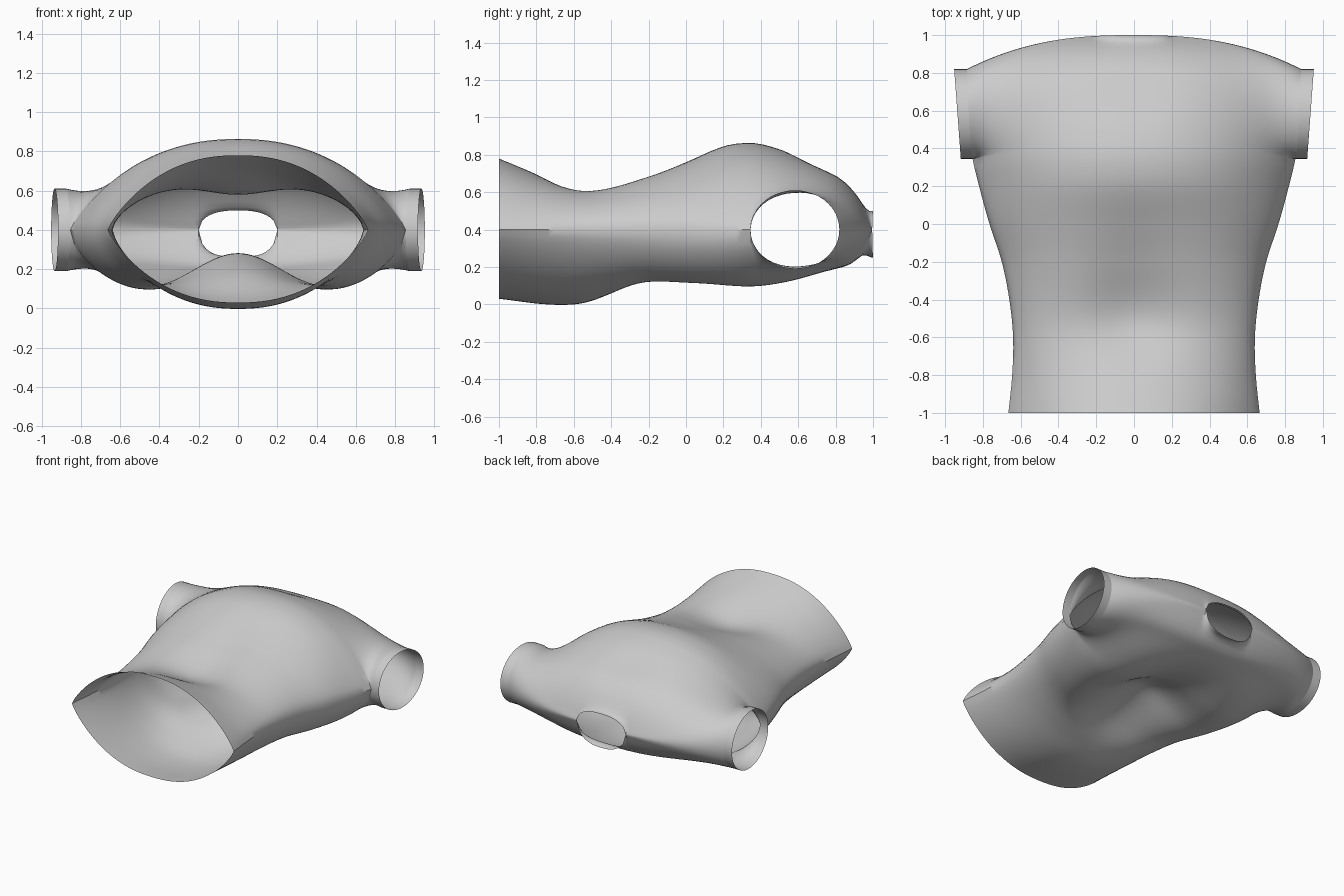
import bpy, bmesh, math

cube = bpy.data.objects.get("Cube")
if cube:
    bpy.data.objects.remove(cube, do_unlink=True)

fabric = bpy.data.materials.new("grey fabric")
fabric.use_nodes = True
GREY = (0.6, 0.6, 0.6, 1)
fabric.diffuse_color = GREY
fabric.node_tree.nodes["Principled BSDF"].inputs["Base Color"].default_value = GREY

SEAM = 0.4                       # height of the side seam
ARM_LOW, ARM_HIGH = 0.345, 0.82  # armhole along y
HALF_COLS, NECK_COLS = 44, 10
ARM_ROWS = 22

# Profiles along the length: (y, value)
WIDTH = [(-1, .665), (-.8, .645), (-.6, .64), (-.4, .66), (-.2, .7), (0, .765),
         (.2, .82), (.35, .855), (.5, .87), (.82, .885)]
FRONT_ROUND = [(-1, .85), (-.5, .58), (0, .68), (.3, .82), (1, .8)]
BACK_ROUND = [(-1, .85), (-.5, .7), (-.1, .58), (.4, .58), (1, .75)]
FRONT = [(-1, .38), (-.8, .295), (-.6, .25), (-.45, .255), (-.2, .315), (0, .375), (.2, .445),
         (.3, .46), (.4, .455), (.6, .395), (.8, .3), (.9, .2), (.96, .1), (1, 0)]
BACK = [(-1, .37), (-.8, .39), (-.6, .4), (-.4, .4), (-.2, .4), (0, .415), (.2, .42),
        (.4, .4), (.6, .33), (.8, .22), (.9, .17), (.96, .09), (1, 0)]
FRONT_DIP = [(-1, 0), (-.8, 0), (-.5, .07), (-.2, .04), (0, .015), (.2, 0), (.5, 0), (.7, .02),
             (.9, 0), (1, 0)]
BACK_DIP = [(-1, 0), (-.6, 0), (-.4, .06), (-.2, .18), (0, .27), (.15, .3), (.4, .2),
            (.6, .1), (.8, .01), (1, 0)]


def curve(knots, y):
    """Smooth interpolation through the knots."""
    def slope(i):
        a, b = knots[max(i - 1, 0)], knots[min(i + 1, len(knots) - 1)]
        return (b[1] - a[1]) / (b[0] - a[0])
    y = min(max(y, knots[0][0]), knots[-1][0])
    i = max(k for k in range(len(knots) - 1) if knots[k][0] <= y)
    (y0, v0), (y1, v1) = knots[i], knots[i + 1]
    h = y1 - y0
    t = (y - y0) / h
    return (v0 * (1 + 2 * t) * (1 - t) ** 2 + slope(i) * h * t * (1 - t) ** 2
            + v1 * t * t * (3 - 2 * t) + slope(i + 1) * h * t * t * (t - 1))


def arm_opening(s):
    mid, r = (ARM_LOW + ARM_HIGH) / 2, (ARM_HIGH - ARM_LOW) / 2
    return 0.21 * math.sqrt(max(0, 1 - ((s - mid) / r) ** 2))


def smooth(t):
    t = min(max(t, 0), 1)
    return t * t * (3 - 2 * t)


def blend(*heights):
    """Soft maximum, so the openings grow gently out of the body."""
    return sum(max(h, 0) ** 3 for h in heights) ** (1 / 3)


def shirt_point(col, s, side):
    """Point on the front (side 1) or back (side -1) panel."""
    u = col / HALF_COLS
    a = abs(u)
    x = u * curve(WIDTH, s)
    centre = s + (1 - ARM_HIGH) * smooth(s / ARM_HIGH)
    y = s + (centre - s) * (1 - a ** 2.5)
    body, roundness, dip, spread, neck = (
        (FRONT, FRONT_ROUND, FRONT_DIP, .25, .1) if side > 0
        else (BACK, BACK_ROUND, BACK_DIP, .36, .15))
    h = curve(body, centre) * (1 - a ** 2.3) ** curve(roundness, centre)
    h -= curve(dip, centre) * math.exp(-(x / spread) ** 2)
    n = min(abs(col) / NECK_COLS, 1)
    rim = neck * (1 - n ** 2.5) ** .5 * smooth((centre - .85) / .15)
    return x, y, SEAM + side * blend(h, arm_opening(s) * a, rim)


def finish(name, bm):
    bmesh.ops.remove_doubles(bm, verts=bm.verts, dist=0.0005)
    bmesh.ops.recalc_face_normals(bm, faces=bm.faces)
    mesh = bpy.data.meshes.new(name)
    bm.to_mesh(mesh)
    bm.free()
    mesh.materials.append(fabric)
    obj = bpy.data.objects.new(name, mesh)
    bpy.context.collection.objects.link(obj)
    bpy.ops.object.select_all(action="DESELECT")
    obj.select_set(True)
    bpy.context.view_layer.objects.active = obj
    bpy.ops.object.shade_smooth_by_angle(angle=math.radians(40))


def add_grid(bm, rows):
    grid = [[bm.verts.new(p) for p in row] for row in rows]
    for r0, r1 in zip(grid, grid[1:]):
        for i in range(len(r0) - 1):
            bm.faces.new((r0[i], r0[i + 1], r1[i + 1], r1[i]))


# Row positions, closer together near the ends of the armhole
arm_rows = [(ARM_LOW + ARM_HIGH) / 2 - (ARM_HIGH - ARM_LOW) / 2 * math.cos(math.pi * i / ARM_ROWS)
            for i in range(ARM_ROWS + 1)]
rows = [-1 + (ARM_LOW + 1) * i / 36 for i in range(36)] + arm_rows

# Shirt body: front and back panels joined at the seams
bm = bmesh.new()
for side in (1, -1):
    add_grid(bm, [[shirt_point(c, s, side) for c in range(-HALF_COLS, HALF_COLS + 1)]
                  for s in rows])
finish("shirt_body", bm)

# Short sleeves: open tubes from the armholes
for name, sx in (("left_sleeve", 1), ("right_sleeve", -1)):
    bm = bmesh.new()
    for side in (1, -1):
        tube = []
        for s in arm_rows:
            start = curve(WIDTH, s)
            end = .917 + .035 * (s - ARM_LOW) / (ARM_HIGH - ARM_LOW)
            z = SEAM + side * arm_opening(s)
            tube.append([(sx * (start + (end - start) * k / 3), s, z) for k in range(4)])
        add_grid(bm, tube)
    finish(name, bm)
